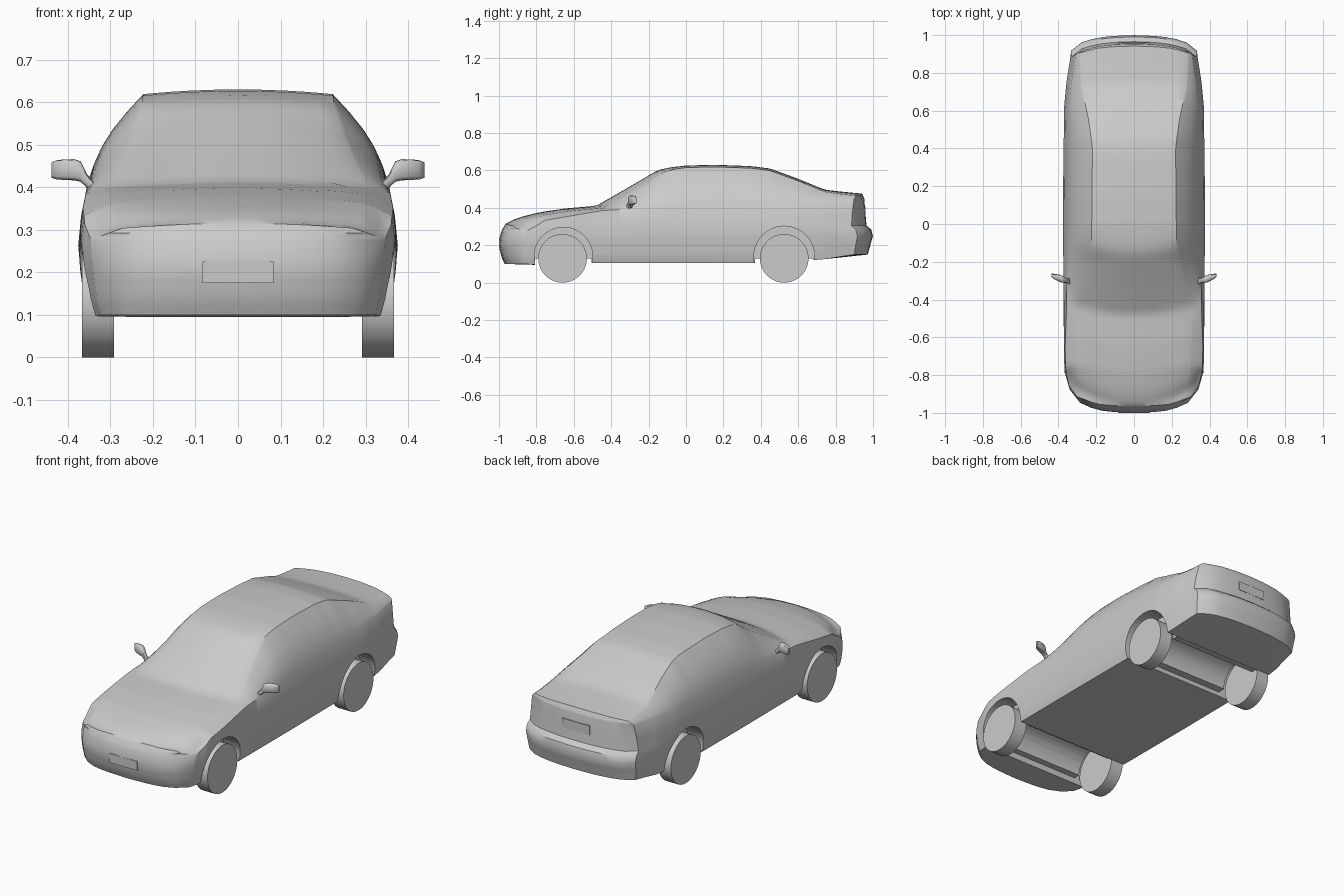
import bpy, bmesh, math
from mathutils import Vector

if "Cube" in bpy.data.objects:
    bpy.data.objects.remove(bpy.data.objects["Cube"])


def curve(pts):
    """Piecewise linear function through (input, value) points."""
    def f(v):
        if v <= pts[0][0]:
            return pts[0][1]
        for (a, p), (b, q) in zip(pts, pts[1:]):
            if v <= b:
                return p + (q - p) * (v - a) / (b - a)
        return pts[-1][1]
    return f


# Lengthwise curves of the sedan: centre line, belt, underside, widths
top = curve([(-1, .315), (-.95, .337), (-.9, .352), (-.8, .374), (-.65, .396), (-.48, .411),
             (-.35, .485), (-.15, .602), (-.08, .617), (0, .626), (.15, .63), (.35, .623),
             (.45, .61), (.6, .555), (.74, .497), (.85, .487), (1, .476)])
belt = curve([(-1, .275), (-.8, .325), (-.45, .385), (0, .41), (.6, .43), (1, .448)])
under = curve([(-1, .1), (-.81, .095), (-.5, .105), (.37, .105), (.68, .12), (1, .15)])
width = curve([(-1, .345), (-.85, .365), (-.65, .374), (0, .376), (.6, .373), (.8, .353), (1, .335)])
top_width = curve([(-1, .27), (-.8, .295), (-.45, .31), (-.3, .268), (-.12, .225), (.4, .22),
                   (.55, .24), (.74, .28), (1, .285)])
# Side bulge by height, and shapes of the two ends
side = curve([(.095, .925), (.13, .96), (.2, .985), (.27, 1), (.35, .975), (.40, .945), (.45, .92)])
nose_z = curve([(.1, .03), (.14, .012), (.2, 0), (.24, 0), (.28, .015), (.315, .035)])
nose_x = curve([(0, 0), (.1, .004), (.2, .015), (.3, .06), (.345, .13)])
tail_z = curve([(.15, .028), (.21, .012), (.25, 0), (.285, .01), (.306, .036), (.45, .047), (.48, .06)])
tail_x = curve([(0, 0), (.1, .003), (.2, .014), (.3, .045), (.34, .09)])

COLS = 6
LOW = [0, .1, .2, .33, .45, .52, .75, 1]
HIGH = [.2, .4, .6, .8, .93, 1]


def place(t, x, z):
    """Bend the station at t so the ends follow nose and tail shapes."""
    if t < -.75:
        u = (-.75 - t) / .25
        return Vector((x, -.75 + u * (nose_z(z) + nose_x(abs(x)) - .25), z))
    if t > .75:
        u = (t - .75) / .25
        return Vector((x, .75 + u * (.25 - tail_z(z) - tail_x(abs(x))), z))
    return Vector((x, t, z))


def roof_z(t, f):
    shift = .05 * min(1, max(0, -t * 5))
    return top(t - shift * f * f) - .011 * f * f


def side_rows(t):
    """Half widths and heights from underside to roof edge."""
    zu, zb, zr = under(t), belt(t), roof_z(t, 1)
    rows = []
    for f in LOW:
        z = zu + f * (zb - zu)
        rows.append((width(t) * side(z), z))
    xb, xr = rows[-1][0], top_width(t)
    for f in HIGH:
        rows.append((xb + (xr - xb) * f + .1 * (zr - zb) * math.sin(math.pi * f),
                     zb + (zr - zb) * f))
    return rows


def section(t):
    rows = side_rows(t)
    fr = [i / COLS for i in range(-COLS, COLS + 1)]
    loop = [(f * rows[0][0], rows[0][1]) for f in fr]
    loop += rows[1:]
    loop += [(f * rows[-1][0], roof_z(t, f)) for f in fr[::-1][1:]]
    loop += [(-x, z) for x, z in rows[-2:0:-1]]
    return [place(t, x, z) for x, z in loop]


def finish(bm, name, angle=35):
    bmesh.ops.remove_doubles(bm, verts=bm.verts, dist=1e-5)
    bmesh.ops.recalc_face_normals(bm, faces=bm.faces)
    me = bpy.data.meshes.new(name)
    bm.to_mesh(me)
    bm.free()
    ob = bpy.data.objects.new(name, me)
    bpy.context.collection.objects.link(ob)
    smooth(ob, angle)
    return ob


def smooth(ob, angle):
    bpy.ops.object.select_all(action='DESELECT')
    bpy.context.view_layer.objects.active = ob
    ob.select_set(True)
    bpy.ops.object.shade_smooth_by_angle(angle=math.radians(angle))


def bridge(bm, rings, closed=True):
    for a, b in zip(rings, rings[1:]):
        n = len(a)
        for i in range(n if closed else n - 1):
            j = (i + 1) % n
            bm.faces.new((a[i], a[j], b[j], b[i]))


def cylinder(name, x, y, z, r, depth, segs=40):
    bpy.ops.mesh.primitive_cylinder_add(vertices=segs, radius=r, depth=depth, location=(x, y, z),
                                        rotation=(0, math.pi / 2, 0))
    ob = bpy.context.object
    ob.name = name
    return ob


def box(name, loc, size):
    bpy.ops.mesh.primitive_cube_add(size=1, location=loc)
    ob = bpy.context.object
    ob.name, ob.scale = name, size
    return ob


# Body shell
bm = bmesh.new()
N = 72
bridge(bm, [[bm.verts.new(p) for p in section(-1 + 2 * k / N)] for k in range(N + 1)])
for t in (-1, 1):
    rows = side_rows(t)
    grid = []
    for k, (x, z) in enumerate(rows):
        line = []
        for i in range(-COLS, COLS + 1):
            f = i / COLS
            zz = roof_z(t, f) if k == len(rows) - 1 else z
            line.append(bm.verts.new(place(t, f * x, zz)))
        grid.append(line)
    bridge(bm, grid, closed=False)
body = finish(bm, "car_body")

# Wheel wells: wide side pockets and a lower passage across the underside
cutters = []
for y, r in ((-.655, .156), (.525, .162)):
    for s in (-1, 1):
        cutters.append(cylinder("well_cutter", s * .39, y, .14, r, .24, 48))
    cutters.append(cylinder("passage_cutter", 0, y, .125, .115, 1))
    cutters.append(box("floor_cutter", (0, y, .06), (1, 2 * r - .01, .14)))
for c in cutters:
    c.hide_render = True
    mod = body.modifiers.new("cut", 'BOOLEAN')
    mod.operation, mod.solver, mod.object = 'DIFFERENCE', 'EXACT', c
    bpy.context.view_layer.objects.active = body
    bpy.ops.object.modifier_apply(modifier=mod.name)
    bpy.data.objects.remove(c)
smooth(body, 35)

# Wheels
for y, end in ((-.66, "front"), (.525, "rear")):
    for s, hand in ((-1, "left"), (1, "right")):
        smooth(cylinder(f"{end}_{hand}_wheel", s * .329, y, .13, .13, .076), 35)

# Door mirrors: stalk widening into a thin angled housing
rings = [(.33, -.305, .392, .022, .010), (.355, -.30, .415, .012, .016), (.37, -.295, .437, .016, .024),
         (.385, -.29, .441, .02, .025), (.425, -.277, .441, .014, .023), (.438, -.27, .44, .007, .018)]
for s, hand in ((-1, "left"), (1, "right")):
    bm = bmesh.new()
    loops = []
    for x, y, z, hy, hz in rings:
        loop = []
        for k in range(12):
            a = math.tau * k / 12
            c, d = math.cos(a), math.sin(a)
            loop.append(bm.verts.new((s * x, y + hy * math.copysign(abs(c) ** .6, c),
                                      z + hz * math.copysign(abs(d) ** .6, d))))
        loops.append(loop)
    bridge(bm, loops)
    bm.faces.new(loops[0])
    bm.faces.new(loops[-1])
    finish(bm, f"{hand}_mirror", 45)

# Blank number plates
box("front_plate", (0, -.993, .2), (.168, .014, .05))
box("rear_plate", (0, .954, .38), (.168, .014, .05))
